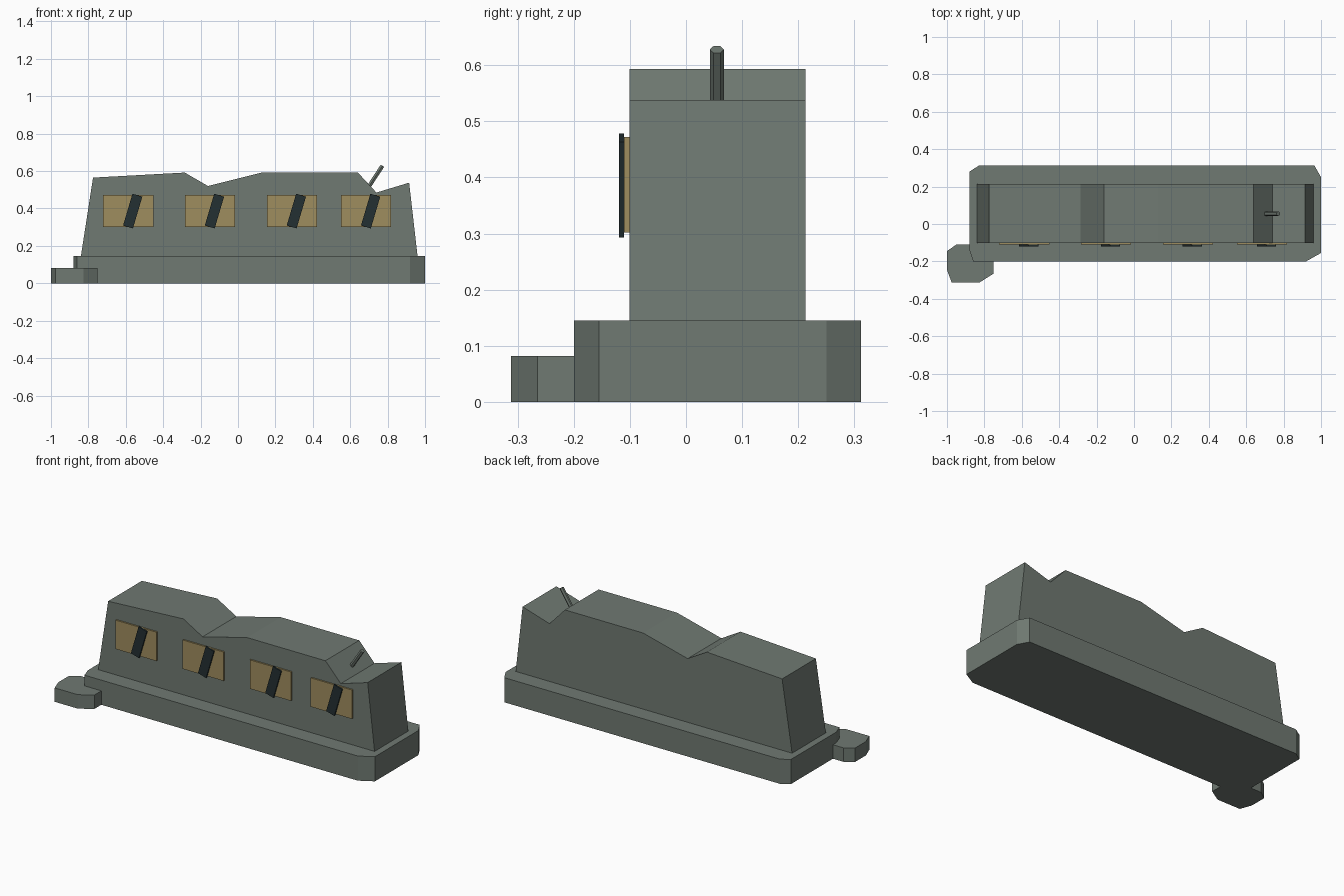
import bpy, bmesh, math
from mathutils import Vector

if "Cube" in bpy.data.objects:
    bpy.data.objects.remove(bpy.data.objects["Cube"])


def material(name, rgb):
    m = bpy.data.materials.new(name)
    m.diffuse_color = (*rgb, 1)
    m.use_nodes = True
    m.node_tree.nodes["Principled BSDF"].inputs["Base Color"].default_value = m.diffuse_color
    return m


STONE = material("grey_green_concrete", (0.160, 0.192, 0.168))
TAN = material("tan_panel", (0.347, 0.266, 0.112))
DARK = material("dark_slate", (0.017, 0.029, 0.032))


def prism(name, points, offset, mat):
    """Extrude a closed 3D outline along an offset vector."""
    bm = bmesh.new()
    face = bm.faces.new([bm.verts.new(p) for p in points])
    ext = bmesh.ops.extrude_face_region(bm, geom=[face])
    new = [v for v in ext["geom"] if isinstance(v, bmesh.types.BMVert)]
    bmesh.ops.translate(bm, verts=new, vec=offset)
    bmesh.ops.recalc_face_normals(bm, faces=bm.faces)
    me = bpy.data.meshes.new(name)
    bm.to_mesh(me)
    bm.free()
    me.materials.append(mat)
    ob = bpy.data.objects.new(name, me)
    bpy.context.collection.objects.link(ob)
    return ob


def slab(name, outline, height):
    return prism(name, [(x, y, 0) for x, y in outline], (0, 0, height), STONE)


def plate(name, outline, y0, y1, mat):
    return prism(name, [(x, y0, z) for x, z in outline], (0, y1 - y0, 0), mat)


# Foundation slab and small broken slab at the front left
slab("foundation", [(-0.86, -0.20), (0.92, -0.20), (1.0, -0.155), (1.0, 0.25),
                    (0.965, 0.312), (-0.83, 0.312), (-0.88, 0.28), (-0.88, -0.14)], 0.145)
slab("loose_slab", [(-0.975, -0.312), (-0.825, -0.312), (-0.75, -0.265), (-0.75, -0.15),
                    (-0.80, -0.11), (-0.95, -0.11), (-1.0, -0.145), (-1.0, -0.245)], 0.082)

# Broken wall with jagged top
plate("wall", [(-0.84, 0.145), (-0.775, 0.565), (-0.285, 0.592), (-0.16, 0.52), (0.13, 0.593),
               (0.64, 0.593), (0.74, 0.485), (0.915, 0.538), (0.96, 0.145)], -0.101, 0.213, STONE)

# Tan panels, each with a slanted dark stripe
tilt = math.radians(16.5)
for i, x in enumerate((-0.587, -0.15, 0.288, 0.685)):
    plate(f"panel_{i + 1}", [(x + sx * 0.134, 0.387 + sz * 0.085)
          for sx, sz in ((-1, -1), (1, -1), (1, 1), (-1, 1))], -0.1105, -0.101, TAN)
    stripe = []
    for sx, sz in ((-1, -1), (1, -1), (1, 1), (-1, 1)):
        u, v = sx * 0.0275, sz * 0.0885
        stripe.append((x + 0.024 + u * math.cos(tilt) + v * math.sin(tilt),
                       0.386 - u * math.sin(tilt) + v * math.cos(tilt)))
    plate(f"stripe_{i + 1}", stripe, -0.119, -0.1105, DARK)

# Hexagonal reinforcing bar sticking out of the notch
start, end = Vector((0.695, 0.055, 0.51)), Vector((0.772, 0.055, 0.628))
axis = (end - start).normalized()
side = Vector((0, 1, 0))
up = axis.cross(side)
ring = [start + 0.0125 * (side * math.cos(k * math.pi / 3) + up * math.sin(k * math.pi / 3))
        for k in range(6)]
prism("reinforcing_bar", ring, end - start, STONE)
